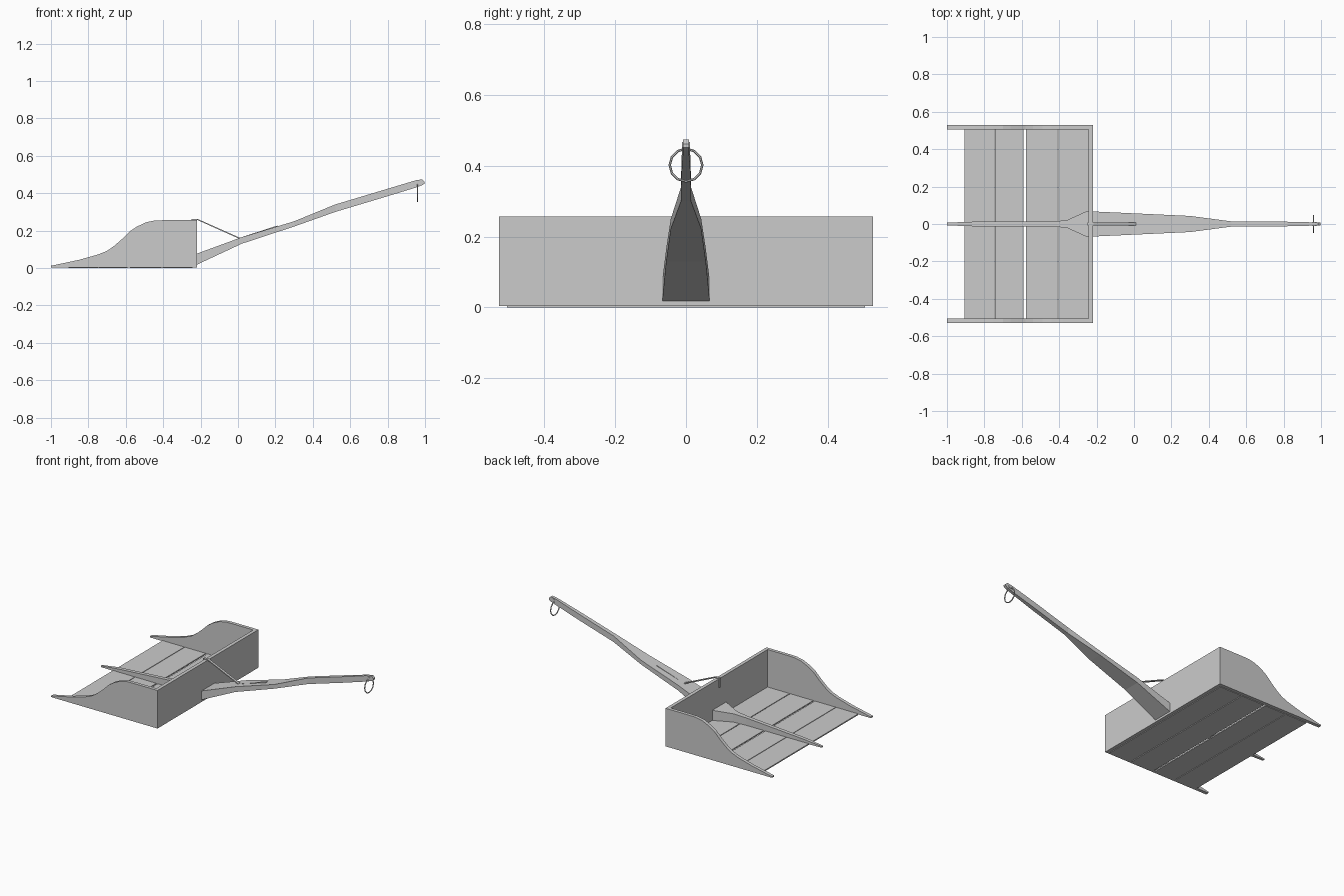
import bpy, bmesh
from math import pi

if "Cube" in bpy.data.objects:
    bpy.data.objects.remove(bpy.data.objects["Cube"])


def finish(name, bm):
    bmesh.ops.recalc_face_normals(bm, faces=bm.faces)
    me = bpy.data.meshes.new(name)
    bm.to_mesh(me)
    bm.free()
    ob = bpy.data.objects.new(name, me)
    bpy.context.collection.objects.link(ob)
    return ob


def prism(name, pts, y0, y1):
    """Extrude an x-z outline along y."""
    bm = bmesh.new()
    f = bm.faces.new([bm.verts.new((x, y0, z)) for x, z in pts])
    r = bmesh.ops.extrude_face_region(bm, geom=[f])
    for v in r["geom"]:
        if isinstance(v, bmesh.types.BMVert):
            v.co.y = y1
    return finish(name, bm)


def box(name, x0, x1, y0, y1, z0, z1):
    return prism(name, [(x0, z0), (x1, z0), (x1, z1), (x0, z1)], y0, y1)


def loft(name, sections):
    """Join rectangular sections given as (x, bottom, top, half width)."""
    bm = bmesh.new()
    rings = [[bm.verts.new(c) for c in
              ((x, -w, b), (x, w, b), (x, w, t), (x, -w, t))]
             for x, b, t, w in sections]
    for a, c in zip(rings, rings[1:]):
        for i in range(4):
            j = (i + 1) % 4
            bm.faces.new((a[i], a[j], c[j], c[i]))
    bm.faces.new(rings[0])
    bm.faces.new(rings[-1])
    return finish(name, bm)


# curved side walls
side = [(-1, 0.004), (-0.22, 0.004), (-0.22, 0.256), (-0.38, 0.256),
        (-0.44, 0.255), (-0.49, 0.245), (-0.54, 0.222), (-0.58, 0.195),
        (-0.62, 0.155), (-0.66, 0.12), (-0.70, 0.092), (-0.75, 0.072),
        (-0.85, 0.044), (-1, 0.012)]
for name, s in (("side_wall_front", -1), ("side_wall_back", 1)):
    prism(name, side, s * 0.506, s * 0.528)

# rear wall
box("rear_wall", -0.243, -0.22, -0.506, 0.506, 0.004, 0.256)

# floor boards
for i, (x0, x1) in enumerate([(-0.907, -0.747), (-0.743, -0.59),
                              (-0.578, -0.409), (-0.404, -0.243)]):
    box(f"floor_board_{i + 1}", x0, x1, -0.506, 0.506, 0, 0.008)

# central runner, flaring towards the rear wall
loft("runner", [(-1, 0.004, 0.012, 0.007), (-0.88, 0.004, 0.027, 0.012),
                (-0.45, 0.004, 0.057, 0.013), (-0.36, 0.004, 0.063, 0.02),
                (-0.25, 0.004, 0.074, 0.07), (-0.22, 0.006, 0.076, 0.07)])

# pulling beam
loft("beam", [(-0.24, 0.005, 0.07, 0.07), (-0.22, 0.018, 0.077, 0.067),
              (0.02, 0.13, 0.165, 0.056), (0.3, 0.222, 0.25, 0.043),
              (0.52, 0.30, 0.34, 0.014), (0.78, 0.378, 0.418, 0.013),
              (0.95, 0.43, 0.469, 0.009), (0.985, 0.443, 0.474, 0.009),
              (0.998, 0.452, 0.462, 0.009)])

# metal strap hooked over the rear wall and running down onto the beam
prism("strap", [(-0.249, 0.20), (-0.244, 0.20), (-0.244, 0.257),
                (-0.218, 0.257), (0.01, 0.155), (0.21, 0.221), (0.21, 0.227),
                (0.01, 0.162), (-0.217, 0.263), (-0.249, 0.263)],
      -0.008, 0.008)

# hitch ring hanging from a pin at the beam end
bpy.ops.mesh.primitive_torus_add(major_segments=12, minor_segments=6,
                                 major_radius=0.046, minor_radius=0.0035,
                                 location=(0.96, 0, 0.402),
                                 rotation=(0, pi / 2, 0))
bpy.context.object.name = "hitch_ring"
bpy.ops.mesh.primitive_cylinder_add(vertices=10, radius=0.01, depth=0.022,
                                    location=(0.965, 0, 0.456),
                                    rotation=(pi / 2, 0, 0))
bpy.context.object.name = "ring_pin"
